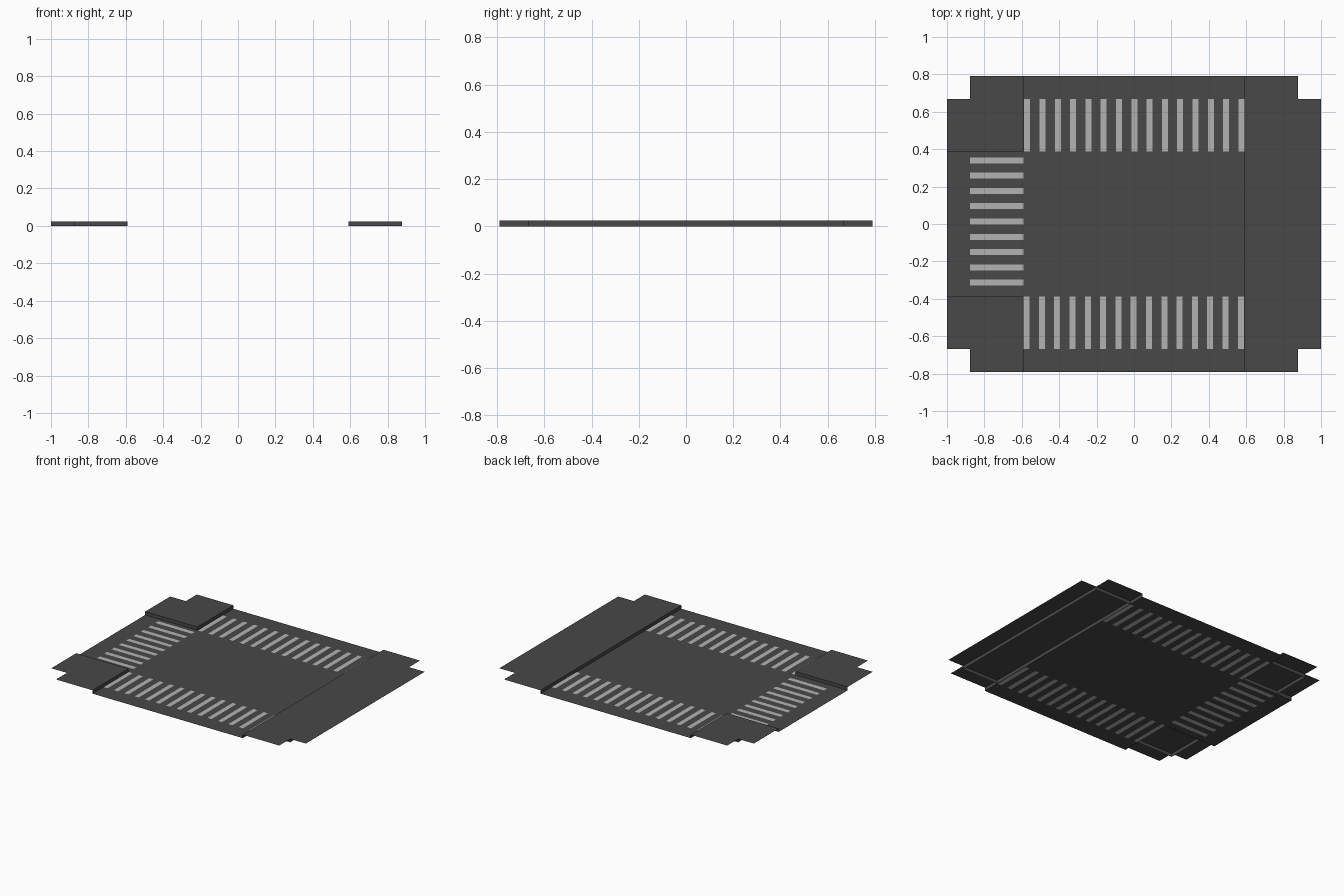
import bpy, bmesh

if "Cube" in bpy.data.objects:
    bpy.data.objects.remove(bpy.data.objects["Cube"])

def material(name, v):
    m = bpy.data.materials.new(name)
    m.diffuse_color = (v, v, v, 1)
    m.use_nodes = True
    m.node_tree.nodes["Principled BSDF"].inputs["Base Color"].default_value = m.diffuse_color
    return m

DARK, LIGHT = material("dark_grey", 0.065), material("light_grey", 0.45)
H = 0.024
IX, MX, OX = 0.59, 0.877, 1.0      # inner, box and outer edges in x
IY, MY, OY = 0.387, 0.667, 0.79    # inner, box and outer edges in y

def build(name, quads):
    """One object from (corner list, material index) quads."""
    bm = bmesh.new()
    for pts, mi in quads:
        bm.faces.new([bm.verts.new(p) for p in pts]).material_index = mi
    bmesh.ops.remove_doubles(bm, verts=bm.verts, dist=1e-5)
    me = bpy.data.meshes.new(name)
    bm.to_mesh(me)
    bm.free()
    me.materials.append(DARK)
    me.materials.append(LIGHT)
    ob = bpy.data.objects.new(name, me)
    bpy.context.collection.objects.link(ob)
    return ob

def flat(x0, x1, y0, y1, z=0, mi=0):
    return ([(x0, y0, z), (x1, y0, z), (x1, y1, z), (x0, y1, z)], mi)

def wall(x0, y0, x1, y1):
    return ([(x0, y0, 0), (x1, y1, 0), (x1, y1, H), (x0, y0, H)], 0)

def stripes(lo, hi, first, count, step=0.0818, w=0.032):
    """Split lo..hi into alternating dark and light spans."""
    spans, pos = [], lo
    for i in range(count):
        a = first + i * step
        if a - pos > 1e-4:
            spans.append((pos, a, 0))
        spans.append((a, a + w, 1))
        pos = a + w
    if hi - pos > 1e-4:
        spans.append((pos, hi, 0))
    return spans

# Sunken floor with its plain margins
build("floor", [flat(-IX, IX, -IY, IY), flat(-IX, IX, MY, OY),
                flat(-IX, IX, -OY, -MY), flat(-OX, -MX, -IY, IY)])

# Striped bands on three sides
build("back_stripes", [flat(a, b, IY, MY, 0, m) for a, b, m in stripes(-IX, IX, -0.587, 15)])
build("front_stripes", [flat(a, b, -MY, -IY, 0, m) for a, b, m in stripes(-IX, IX, -IX, 15)])
build("left_stripes", [flat(-MX, -IX, a, b, 0, m) for a, b, m in stripes(-IY, IY, -0.33, 9)])

# Raised platform on the right, with overhanging lips
build("right_platform", [
    flat(IX, MX, -OY, OY, H), flat(MX, OX, -MY, MY, H),
    wall(IX, OY, IX, -OY), wall(MX, -MY, MX, MY),
    wall(IX, -MY, MX, -MY), wall(MX, MY, IX, MY)])

# Raised corner platforms on the left
for name, s in (("back", 1), ("front", -1)):
    quads = [flat(-MX, -IX, IY, OY, H), flat(-OX, -MX, IY, MY, H),
             wall(-OX, IY, -IX, IY), wall(-IX, IY, -IX, OY),
             wall(-IX, MY, -MX, MY), wall(-MX, MY, -MX, IY)]
    if s < 0:
        quads = [([(x, -y, z) for x, y, z in reversed(p)], m) for p, m in quads]
    build(name + "_left_platform", quads)
